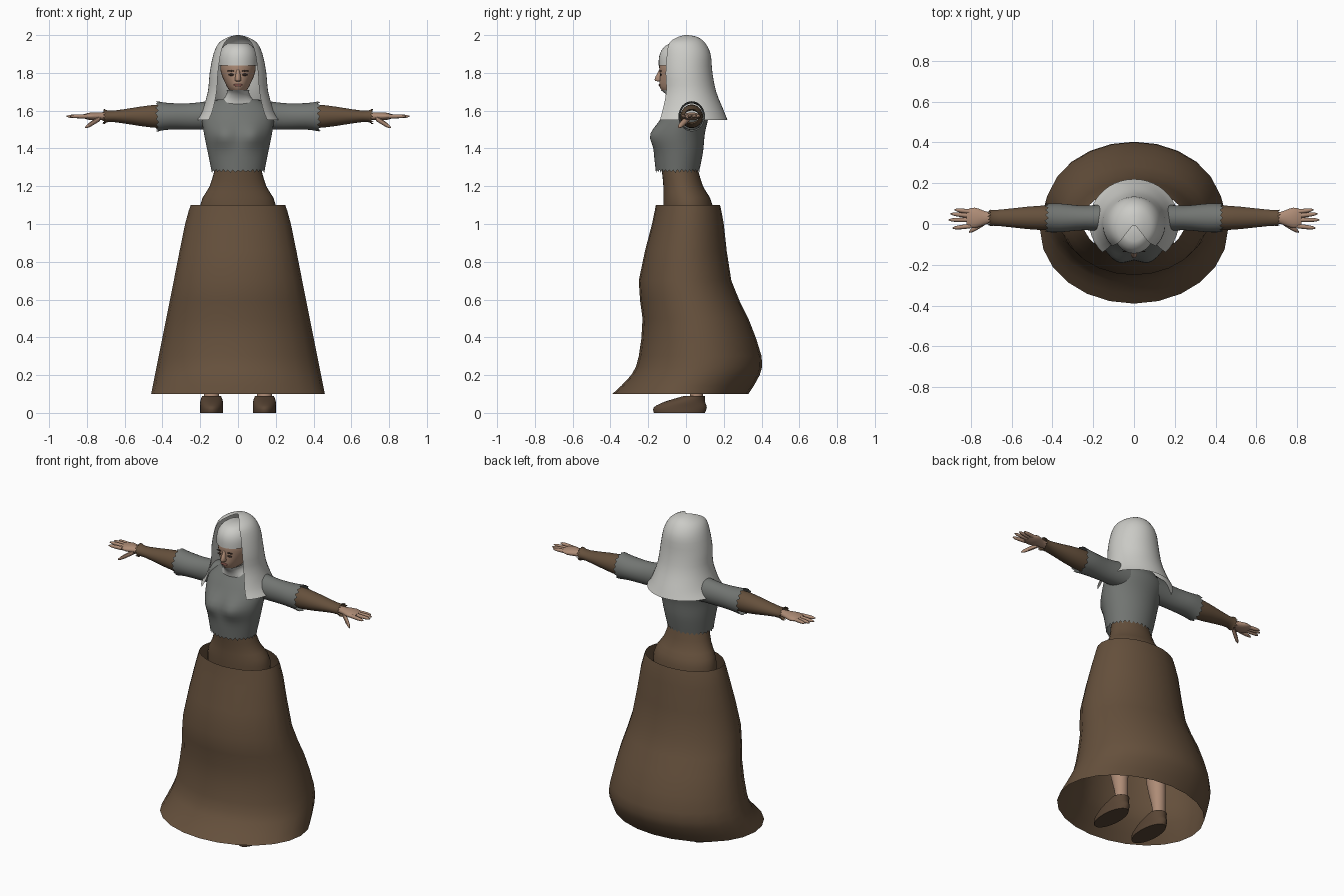
import bpy, bmesh, math, random
from mathutils import Vector

random.seed(4)
old = bpy.data.objects.get("Cube")
if old:
    bpy.data.objects.remove(old, do_unlink=True)


def material(name, *rgb):
    mat = bpy.data.materials.new(name)
    mat.use_nodes = True
    mat.diffuse_color = (*rgb, 1)
    shader = mat.node_tree.nodes["Principled BSDF"]
    shader.inputs["Base Color"].default_value = (*rgb, 1)
    return mat


BROWN = material("brown cloth", .13, .08, .045)
GREY = material("grey cloth", .17, .18, .17)
WHITE = material("off white linen", .6, .6, .57)
SKIN = material("skin", .42, .26, .18)
LEATHER = material("dark leather", .1, .06, .035)
LIPS = material("lips", .25, .1, .08)
DARK = material("dark eyes and brows", .04, .025, .02)


def finish(name, bm, mat):
    bmesh.ops.recalc_face_normals(bm, faces=bm.faces)
    mesh = bpy.data.meshes.new(name)
    bm.to_mesh(mesh)
    bm.free()
    mesh.materials.append(mat)
    mesh.shade_smooth()
    mesh.set_sharp_from_angle(angle=math.radians(45))
    bpy.context.collection.objects.link(bpy.data.objects.new(name, mesh))


def loft(name, rings, mat, start=False, end=False, closed=True):
    """Skin a row of equal rings, with optional end caps."""
    bm = bmesh.new()
    rows = [[bm.verts.new(point) for point in ring] for ring in rings]
    count = len(rows[0])
    for low, high in zip(rows, rows[1:]):
        for i in range(count if closed else count - 1):
            j = (i + 1) % count
            bm.faces.new((low[i], low[j], high[j], high[i]))
    if start:
        bm.faces.new(rows[0])
    if end:
        bm.faces.new(rows[-1])
    finish(name, bm, mat)


def spline(keys, steps=3):
    """Smooth run of values passing through every key."""
    keys = [Vector(key) for key in keys]
    padded = [keys[0], *keys, keys[-1]]
    for before, a, b, after in zip(padded, padded[1:], padded[2:], padded[3:]):
        into, out = (b - before) / 2, (after - a) / 2
        for k in range(steps):
            t = k / steps
            ease = t * t * (3 - 2 * t)
            yield (a.lerp(b, ease) + into * t * (1 - t) ** 2 - out * t * t * (1 - t))
    yield keys[-1]


def oval(z, width, front, back, x=0, count=32, gap=0):
    """Horizontal oval ring; a gap angle leaves it open at the front."""
    middle, depth = (front + back) / 2, (back - front) / 2
    sweep = math.tau - 2 * gap
    turns = [gap + sweep * k / count for k in range(count + (gap > 0))]
    return [Vector((x + width * math.sin(t), middle - depth * math.cos(t), z)) for t in turns]


def cuff(side, x, y, z, deep, tall, count=32):
    """Oval ring across an arm."""
    turns = [math.tau * k / count for k in range(count)]
    return [Vector((side * x, y + deep * math.cos(t), z + tall * math.sin(t))) for t in turns]


def fray(ring, direction):
    """Turn a ring into an uneven row of teeth."""
    return [p + Vector(direction) * (-1) ** i * random.uniform(.4, 1) for i, p in enumerate(ring)]


def blob(name, mat, place, size):
    bm = bmesh.new()
    bmesh.ops.create_uvsphere(bm, u_segments=16, v_segments=10, radius=1)
    bmesh.ops.scale(bm, vec=size, verts=bm.verts)
    bmesh.ops.translate(bm, vec=place, verts=bm.verts)
    finish(name, bm, mat)


def upright_part(name, mat, keys, x=0, start=True, end=True):
    loft(name, [oval(*key, x=x) for key in spline(keys)], mat, start, end)


UP = (0, 0, .01)
OUT = (.01, 0, 0)

# Long skirt, open at waist and hem: height, half width, front, back
skirt = [(.1, .46, -.39, .33), (.2, .44, -.29, .39), (.3, .42, -.25, .4), (.5, .38, -.23, .33),
         (.7, .34, -.25, .24), (1, .28, -.18, .2), (1.1, .25, -.16, .18)]
loft("skirt", [oval(*key, count=24) for key in spline(skirt, 2)], BROWN)

# Trousers around the hips
upright_part("trouser_hips", BROWN, [(.9, .19, -.11, .14), (1.1, .2, -.12, .14),
                                     (1.2, .15, -.12, .09), (1.3, .12, -.13, .06)])

# Torn shirt body with a shaped chest
shirt = [(1.28, .14, -.16, .07), (1.38, .16, -.17, .09), (1.48, .18, -.17, .1),
         (1.58, .19, -.12, .12), (1.64, .14, -.08, .1), (1.66, .1, -.07, .09)]
rings = [oval(*key, count=64) for key in spline(shirt, 4)]
for point in (p for ring in rings for p in ring if p.y < 0):
    reach = math.hypot(abs(point.x) - .08, point.z - 1.47) / .06
    point.y -= .03 * math.exp(-reach ** 2)
rings[0] = fray(rings[0], UP)
loft("shirt_body", rings, GREY)

for side, word in ((1, "left"), (-1, "right")):
    # Sleeve and undersleeve with frayed ends: reach, y, z, half depth, half height
    arms = (("sleeve", GREY, [(.1, .03, 1.58, .07, .08), (.24, .03, 1.57, .06, .07),
                              (.36, .03, 1.57, .07, .07), (.43, .03, 1.57, .07, .08)]),
            ("undersleeve", BROWN, [(.3, .03, 1.57, .05, .06), (.45, .03, 1.57, .06, .06),
                                    (.66, .03, 1.57, .04, .03), (.71, .03, 1.57, .04, .04)]))
    for part, mat, keys in arms:
        rings = [cuff(side, *key) for key in spline(keys)]
        rings[-1] = fray(rings[-1], OUT)
        loft(f"{word}_{part}", rings, mat)

    # Palm
    palm = [(.66, .03, 1.57, .02, .02), (.72, .03, 1.57, .03, .02),
            (.78, .03, 1.57, .05, .02), (.82, .03, 1.57, .04, .01)]
    loft(f"{word}_palm", [cuff(side, *key) for key in spline(palm)], SKIN, True, True)

    # Four fingers and a thumb, each tapering from root to tip
    digits = [("finger", Vector((.8, y, 1.57)), Vector((tip, y + lean, 1.57)))
              for y, tip, lean in ((-.01, .89, -.01), (.02, .91, 0), (.04, .9, .01), (.06, .88, .01))]
    digits.append(("thumb", Vector((.73, .01, 1.56)), Vector((.81, -.04, 1.51))))
    for part, root, tip in digits:
        thick = .015 if part == "thumb" else .011
        rings = []
        for k in range(8):
            t = k / 8 + k / 64
            radius = thick * math.sqrt(1 - t ** 4)
            rings.append(cuff(side, *root.lerp(tip, t), radius, radius, count=10))
        loft(f"{word}_{part}", rings, SKIN, True, True)

    # Trouser leg, bare shin and shoe
    x = side * .14
    leg = [oval(.4, .06, -.05, .08, x), oval(.6, .07, -.07, .08, x), oval(1, .1, -.11, .13, side * .1)]
    leg[0] = fray(leg[0], UP)
    loft(f"{word}_trouser_leg", leg, BROWN)
    upright_part(f"{word}_shin", SKIN, [(.05, .04, .01, .09), (.12, .04, .02, .09),
                                        (.3, .05, -.03, .09), (.5, .05, -.05, .07)], x)
    upright_part(f"{word}_shoe", LEATHER, [(0, .06, -.17, .1), (.03, .06, -.17, .11),
                                           (.06, .06, -.11, .1), (.09, .05, -.01, .1)], x, end=False)

    # Eye and brow plates
    blob(f"{word}_eye", DARK, (side * .036, -.134, 1.79), (.015, .004, .006))
    blob(f"{word}_brow", DARK, (side * .036, -.134, 1.81), (.02, .004, .004))

# Head, nose and mouth
upright_part("head", SKIN, [(1.7, .04, -.12, .05), (1.73, .06, -.14, .08), (1.8, .09, -.14, .1),
                            (1.85, .09, -.14, .1), (1.9, .07, -.11, .09)])
upright_part("nose", SKIN, [(1.755, .01, -.15, -.12), (1.765, .016, -.167, -.12),
                            (1.82, .008, -.14, -.12)])
blob("lips", LIPS, (0, -.14, 1.735), (.025, .0045, .007))

# Wimple around the chin, neck and collar
upright_part("wimple", WHITE, [(1.62, .13, -.08, .09), (1.66, .08, -.09, .07), (1.69, .06, -.11, .07),
                               (1.71, .06, -.135, .08)], start=False, end=False)

# Forehead cap, rounding over to the crown
rings = []
for k in range(10):
    t = k / 10
    shrink = math.sqrt(1 - t ** 3)
    rings.append(oval(1.84 + .13 * t, .105 * shrink, -.02 - .125 * shrink, -.02 + .12 * shrink))
loft("forehead_cap", rings, WHITE, end=True)

# Draped veil, open at the front and flaring over the shoulders
veil = [(1.55, .22, -.2, .22), (1.6, .19, -.18, .2), (1.7, .16, -.15, .16), (1.8, .15, -.15, .14),
        (1.9, .13, -.14, .13), (1.96, .1, -.12, .1), (1.99, .05, -.06, .06), (2, .01, -.01, .01)]
loft("veil", [oval(*key, gap=math.pi / 4) for key in spline(veil)], WHITE, end=True, closed=False)
